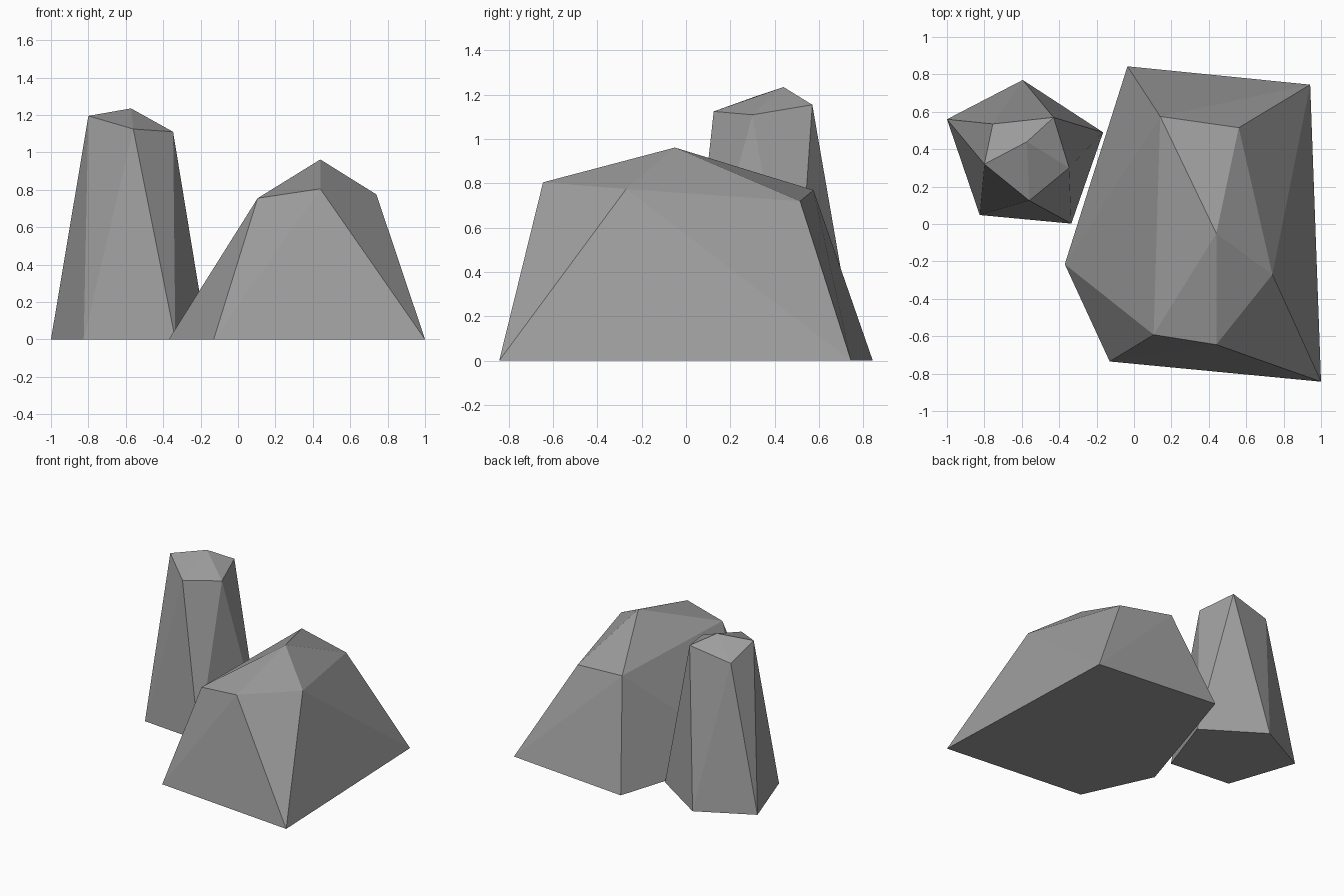
import bpy
import bmesh

if "Cube" in bpy.data.objects:
    bpy.data.objects.remove(bpy.data.objects["Cube"])

# Dark stone shared by both rocks
stone = bpy.data.materials.new("dark_stone")
stone.diffuse_color = (0.34, 0.34, 0.34, 1)
stone.use_nodes = True
stone.node_tree.nodes["Principled BSDF"].inputs["Base Color"].default_value = stone.diffuse_color


def rock(name, base, top):
    """Faceted rock: convex hull of a ground outline and crown points."""
    bm = bmesh.new()
    for x, y in base:
        bm.verts.new((x, y, 0))
    for p in top:
        bm.verts.new(p)
    bmesh.ops.convex_hull(bm, input=bm.verts[:])
    # merge the flat underside into one face
    bmesh.ops.dissolve_limit(bm, angle_limit=0.01, verts=bm.verts[:], edges=bm.edges[:])
    bmesh.ops.recalc_face_normals(bm, faces=bm.faces[:])
    mesh = bpy.data.meshes.new(name)
    bm.to_mesh(mesh)
    bm.free()
    mesh.materials.append(stone)
    obj = bpy.data.objects.new(name, mesh)
    bpy.context.collection.objects.link(obj)
    return obj


# Broad low boulder
rock("wide_rock",
     [(-0.035, 0.843), (0.942, 0.745), (1.0, -0.843), (-0.13, -0.735), (-0.37, -0.215)],
     [(0.14, 0.575, 0.77), (0.56, 0.515, 0.72), (0.74, -0.27, 0.775),
      (0.44, -0.645, 0.805), (0.105, -0.592, 0.755), (0.44, -0.05, 0.962)])

# Tall five-sided rock
rock("tall_rock",
     [(-1.0, 0.56), (-0.595, 0.77), (-0.165, 0.49), (-0.335, 0.002), (-0.825, 0.048)],
     [(-0.755, 0.535, 1.09), (-0.43, 0.57, 1.155), (-0.347, 0.30, 1.11),
      (-0.56, 0.125, 1.125), (-0.80, 0.32, 1.195), (-0.572, 0.44, 1.235)])
